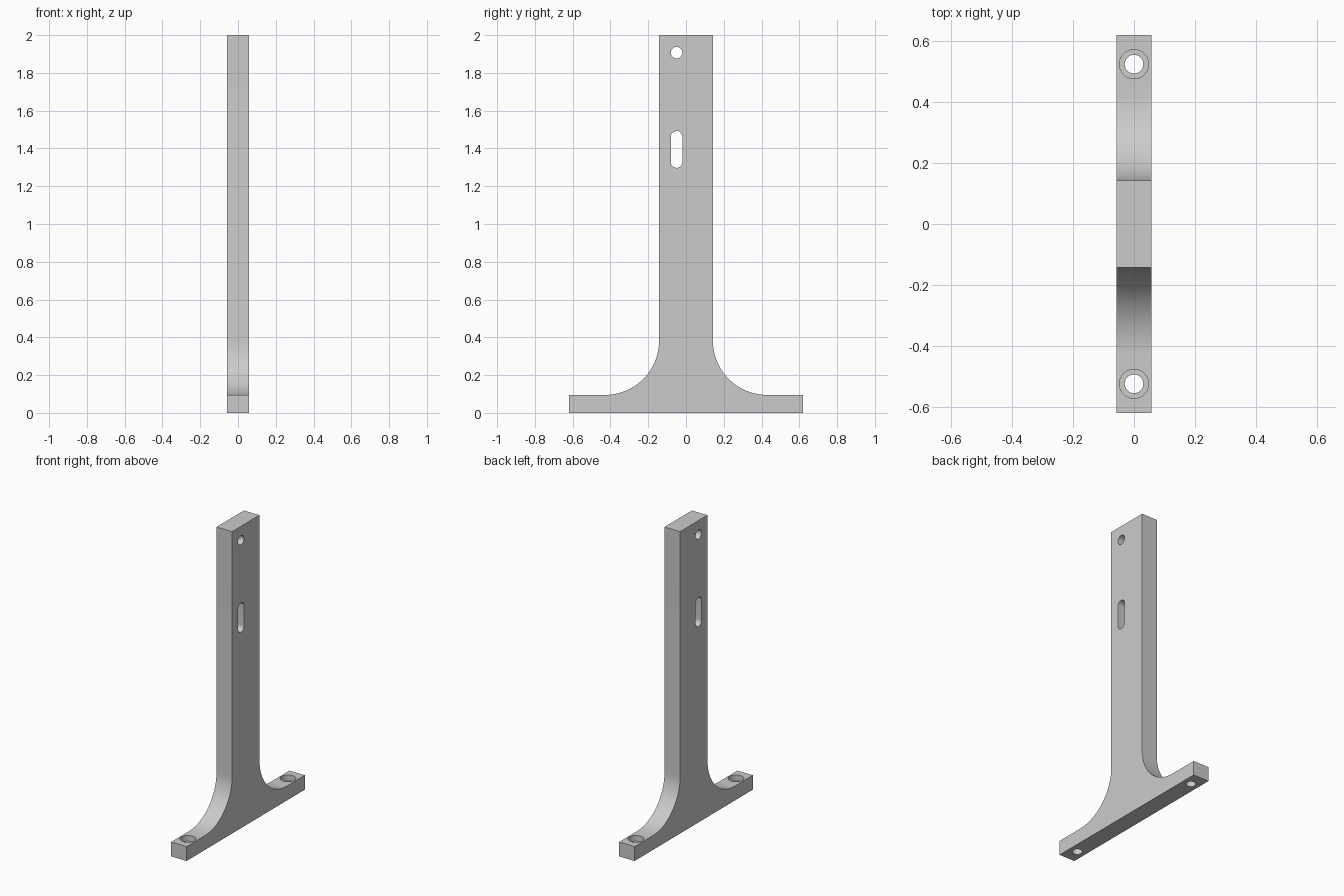
import bpy, bmesh, math
from mathutils import Matrix

if "Cube" in bpy.data.objects:
    bpy.data.objects.remove(bpy.data.objects["Cube"], do_unlink=True)

U = 2 / 105                      # one drawing unit, overall height is 105
THICK, HEIGHT = 6 * U, 105 * U
FOOT_HALF, FOOT_TOP = 32.5 * U, 5 * U
STEM_HALF, FILLET = 7.5 * U, 15 * U
BORE = 1.6 * U

grey = bpy.data.materials.new("plain grey")
grey.use_nodes = True
colour = (0.6, 0.6, 0.6, 1)
grey.diffuse_color = colour
grey.node_tree.nodes["Principled BSDF"].inputs["Base Color"].default_value = colour


def extruded(name, outline, depth, matrix):
    """Prism from a 2D outline, centred on its own z axis."""
    bm = bmesh.new()
    face = bm.faces.new([bm.verts.new((u, v, -depth / 2)) for u, v in outline])
    moved = bmesh.ops.extrude_face_region(bm, geom=[face])["geom"]
    bmesh.ops.translate(bm, vec=(0, 0, depth),
                        verts=[g for g in moved if isinstance(g, bmesh.types.BMVert)])
    bmesh.ops.recalc_face_normals(bm, faces=bm.faces)
    bm.transform(matrix)
    mesh = bpy.data.meshes.new(name)
    bm.to_mesh(mesh)
    bm.free()
    mesh.materials.append(grey)
    obj = bpy.data.objects.new(name, mesh)
    bpy.context.collection.objects.link(obj)
    return obj


def capsule(radius, stretch=0, steps=24):
    """Circle outline, or a slot when its halves are pulled apart along v."""
    points = []
    for start, shift in ((0, stretch), (math.pi, -stretch)):
        for i in range(steps + (1 if stretch else 0)):
            a = start + math.pi * i / steps
            points.append((radius * math.cos(a), radius * math.sin(a) + shift))
    return points


# Maps the drawing plane (u, v) to (y, z), with thickness along x
SIDE = Matrix(((0, 0, 1, 0), (1, 0, 0, 0), (0, 1, 0, 0), (0, 0, 0, 1)))

# Inverted T outline with large fillets, mirrored about the middle
half = [(FOOT_HALF, 0), (FOOT_HALF, FOOT_TOP)]
for i in range(33):
    a = math.pi / 2 * i / 32
    half.append((STEM_HALF + FILLET * (1 - math.sin(a)),
                 FOOT_TOP + FILLET * (1 - math.cos(a))))
half.append((STEM_HALF, HEIGHT))
bracket = extruded("bracket", half + [(-u, v) for u, v in reversed(half)], THICK, SIDE)

# Cutters: upright hole and slot, then counterbored foot holes
cutters = []
for name, z, stretch in (("hole_cutter", 1.907, 0), ("slot_cutter", 1.395, 0.067)):
    cutters.append(extruded(name, capsule(BORE, stretch), 0.4,
                            Matrix.Translation((0, -0.05, z)) @ SIDE))
for side in (-1, 1):
    for name, radius, bottom in (("bore_cutter", BORE, -0.1),
                                 ("counterbore_cutter", 2.5 * U, FOOT_TOP - 2 * U)):
        top = FOOT_TOP + 0.05
        cutters.append(extruded(name, capsule(radius), top - bottom,
                                Matrix.Translation((0, side * 27.5 * U, (top + bottom) / 2))))

bpy.ops.object.select_all(action="DESELECT")
bpy.context.view_layer.objects.active = bracket
bracket.select_set(True)
for cutter in cutters:
    cutter.hide_render = True
    mod = bracket.modifiers.new("cut", "BOOLEAN")
    mod.operation, mod.solver, mod.object = "DIFFERENCE", "EXACT", cutter
    bpy.ops.object.modifier_apply(modifier=mod.name)
    bpy.data.objects.remove(cutter, do_unlink=True)

bpy.ops.object.shade_smooth_by_angle(angle=math.radians(30))
